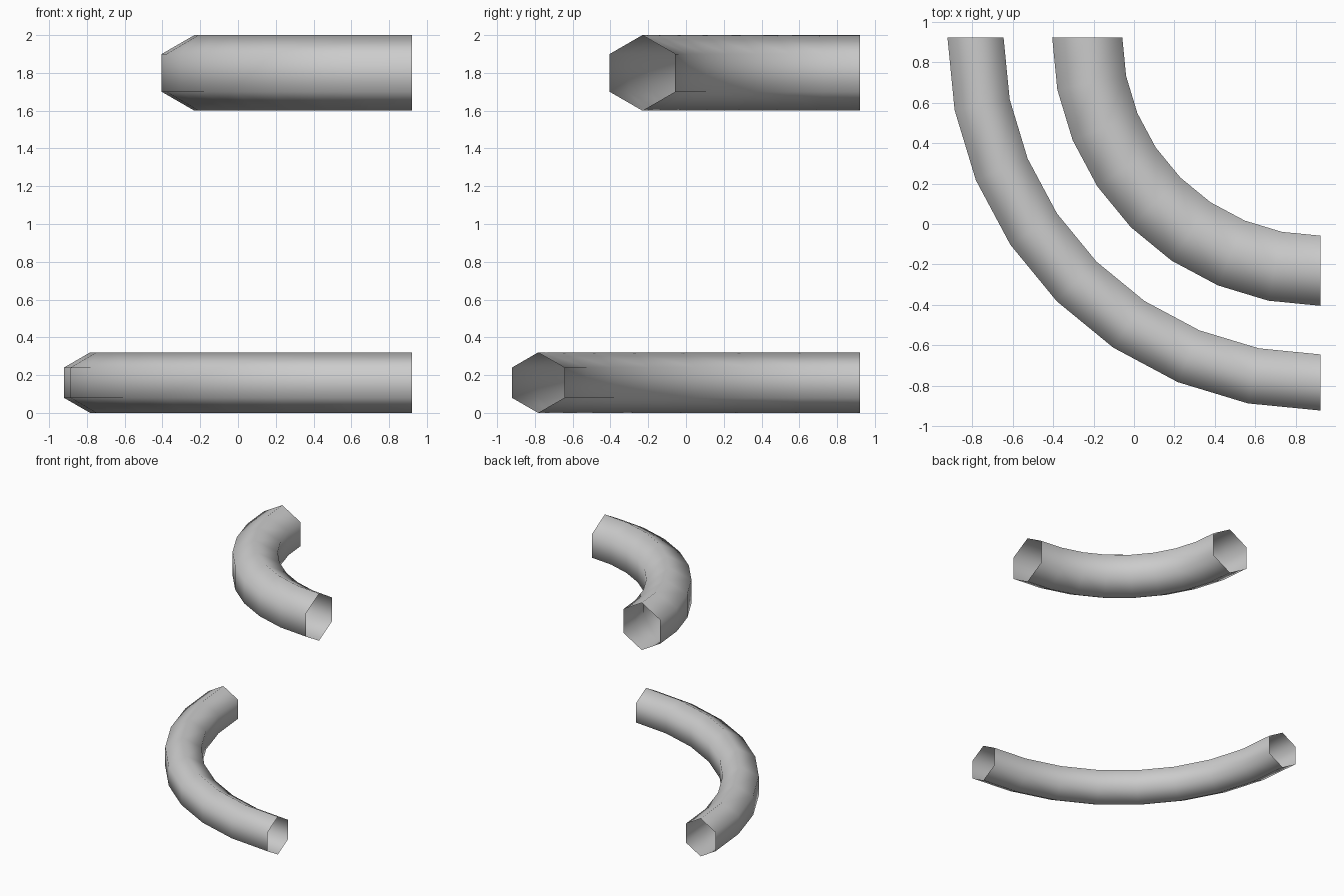
import bpy, bmesh
from math import cos, sin, pi
from mathutils import Vector

if "Cube" in bpy.data.objects:
    bpy.data.objects.remove(bpy.data.objects["Cube"])

CORNER = 0.922  # shared x and y of the bend centre


def bent_pipe(name, bend_radius, pipe_radius, z):
    """Open hexagonal pipe swept through a quarter turn in eight steps."""
    bm = bmesh.new()
    ring = []
    for i in range(6):
        a = pi / 2 + i * pi / 3
        ring.append(bm.verts.new((CORNER - bend_radius + pipe_radius * cos(a),
                                  CORNER, z + pipe_radius * sin(a))))
    edges = [bm.edges.new((ring[i], ring[(i + 1) % 6])) for i in range(6)]
    bmesh.ops.spin(bm, geom=ring + edges, cent=Vector((CORNER, CORNER, z)),
                   axis=Vector((0, 0, 1)), angle=pi / 2, steps=8)
    # Make the faces point out of the pipe
    bmesh.ops.recalc_face_normals(bm, faces=bm.faces)
    f = max(bm.faces, key=lambda p: p.calc_center_median().z)
    if f.normal.z < 0:
        bmesh.ops.reverse_faces(bm, faces=bm.faces)
    for f in bm.faces:
        f.smooth = True
    mesh = bpy.data.meshes.new(name)
    bm.to_mesh(mesh)
    bm.free()
    obj = bpy.data.objects.new(name, mesh)
    bpy.context.collection.objects.link(obj)
    return obj


# Lower, wide bend and upper, tighter bend
bent_pipe("lower_pipe", 1.705, 0.16, 0.16)
bent_pipe("upper_pipe", 1.153, 0.20, 1.80)
